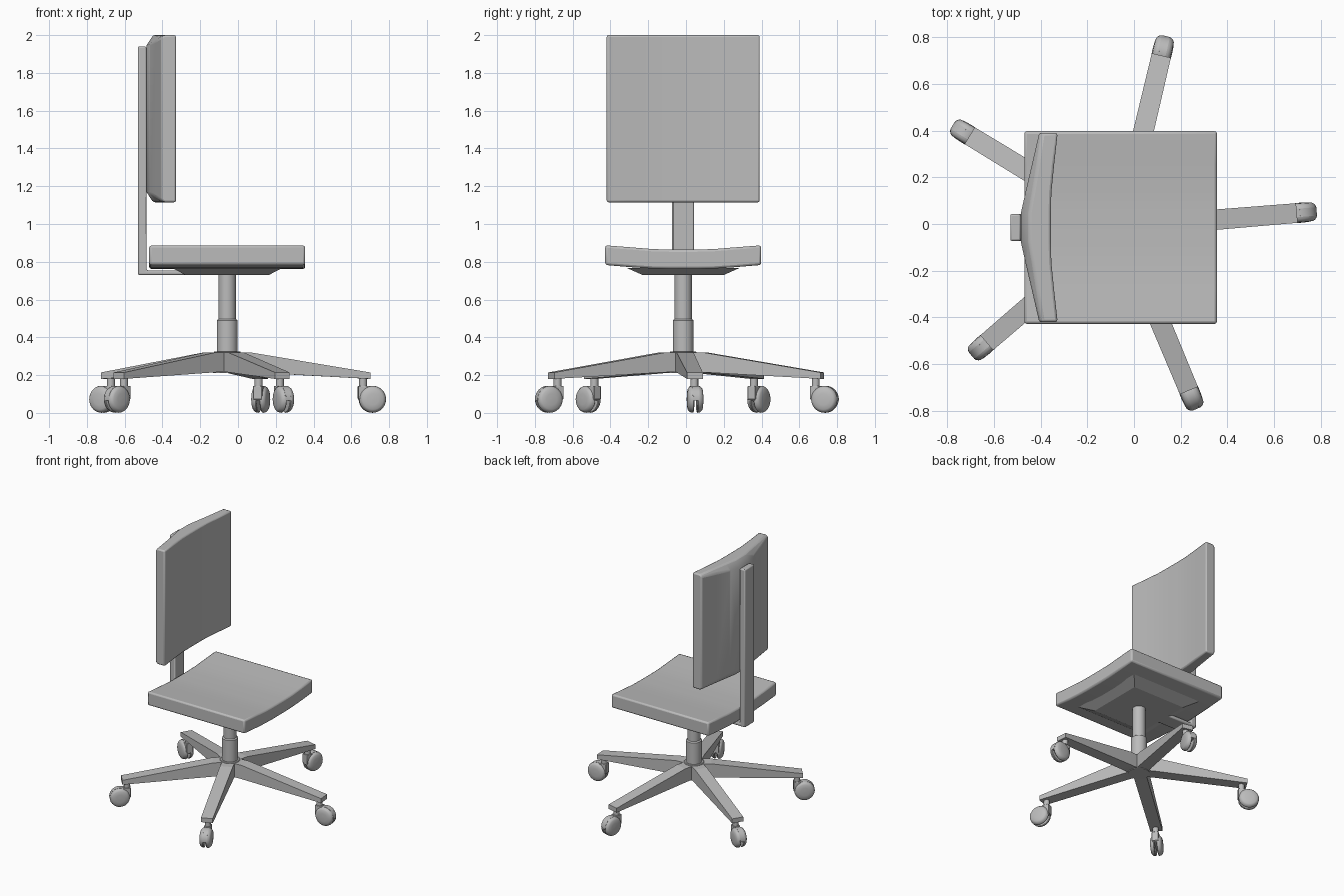
import bpy, bmesh
from math import sin, cos, pi, radians
from mathutils import Matrix, Vector

cube = bpy.data.objects.get("Cube")
if cube:
    bpy.data.objects.remove(cube, do_unlink=True)

grey = bpy.data.materials.new("plain grey")
grey.use_nodes = True
GREY = (0.5, 0.5, 0.5, 1)
grey.diffuse_color = GREY
grey.node_tree.nodes["Principled BSDF"].inputs["Base Color"].default_value = GREY

CX, CY = -0.057, -0.015          # column axis
HUB = Matrix.Translation((CX, CY, 0))


def loft(name, rings, matrix=HUB, bevel=0.0, smooth=True):
    """Skin a list of equal rings, cap both ends."""
    bm = bmesh.new()
    loops = [[bm.verts.new(matrix @ Vector(p)) for p in ring] for ring in rings]
    n = len(loops[0])
    for a, b in zip(loops, loops[1:]):
        for i in range(n):
            j = (i + 1) % n
            bm.faces.new((a[i], a[j], b[j], b[i]))
    bm.faces.new(loops[0][::-1])
    bm.faces.new(loops[-1])
    bmesh.ops.recalc_face_normals(bm, faces=bm.faces)
    mesh = bpy.data.meshes.new(name)
    bm.to_mesh(mesh)
    bm.free()
    mesh.materials.append(grey)
    ob = bpy.data.objects.new(name, mesh)
    bpy.context.collection.objects.link(ob)
    if bevel:
        mod = ob.modifiers.new("soft edges", "BEVEL")
        mod.width, mod.segments = bevel, 2
        mod.limit_method, mod.angle_limit = "ANGLE", radians(35)
    if smooth:
        bpy.ops.object.select_all(action="DESELECT")
        ob.select_set(True)
        bpy.context.view_layer.objects.active = ob
        bpy.ops.object.shade_smooth_by_angle(angle=radians(35))
    return ob


def turned(name, profile, matrix=HUB, sides=32):
    """Round part from (height, radius) pairs around local z."""
    return loft(name, [[(r * cos(2 * pi * i / sides), r * sin(2 * pi * i / sides), z)
                        for i in range(sides)] for z, r in profile], matrix)


def rect(x0, x1, half, z):
    return [(x0, -half, z), (x1, -half, z), (x1, half, z), (x0, half, z)]


def box(name, x0, x1, half, z0, z1, matrix=HUB, bevel=0.0):
    return loft(name, [rect(x0, x1, half, z0), rect(x0, x1, half, z1)], matrix, bevel)


def mirrored(half):
    """Mirror (y, ...) sections given from the middle outwards."""
    return [(-s[0], *s[1:]) for s in reversed(half)] + half


# seat cushion, dished across its width
seat = mirrored([(0.07, 0.762, 0.865), (0.16, 0.764, 0.867),
                 (0.27, 0.771, 0.876), (0.413, 0.783, 0.887)])
loft("seat", [[(-0.413, y, lo), (0.413, y, lo), (0.413, y, hi), (-0.413, y, hi)]
              for y, lo, hi in seat], bevel=0.012)

# tapered plate under the seat
loft("seat_plate", [rect(-0.22, 0.22, 0.215, 0.73),
                    rect(-0.295, 0.295, 0.30, 0.768)], smooth=False)

# curved backrest, chamfered at the rear top and bottom
BOTTOM, TOP = 1.115, 2.0
back = mirrored([(0.06, -0.299, -0.428, 0.036, 0.055),
                 (0.15, -0.297, -0.408, 0.032, 0.046),
                 (0.27, -0.285, -0.380, 0.024, 0.030),
                 (0.405, -0.270, -0.349, 0.014, 0.014)])
loft("backrest", [[(f, y, BOTTOM), (f, y, TOP), (b + dx, y, TOP), (b, y, TOP - dz),
                   (b, y, BOTTOM + dz), (b + dx, y, BOTTOM)]
                  for y, f, b, dx, dz in back], bevel=0.01)

# bent support bar from the plate up behind the backrest
bar = [(-0.2, 0.73), (-0.473, 0.73), (-0.473, 1.94),
       (-0.428, 1.94), (-0.428, 0.755), (-0.2, 0.755)]
loft("back_support", [[(x, y, z) for x, z in bar] for y in (-0.058, 0.058)], bevel=0.008)

# gas column and hub
turned("column", [(0.30, 0.055), (0.49, 0.055), (0.497, 0.046), (0.74, 0.046)])
turned("hub_ring", [(0.25, 0.07), (0.323, 0.07), (0.326, 0.066)])
turned("hub_base", [(0.212, 0.075), (0.25, 0.075)])

# five legs, each with a twin-wheel caster
LEG = [(0.002, 0.0015, 0.217, 0.32), (0.062, 0.045, 0.217, 0.32),
       (0.12, 0.045, 0.215, 0.32), (0.757, 0.042, 0.18, 0.214)]
R = 0.0715
for k in range(5):
    turn = HUB @ Matrix.Rotation(radians(4.7 + 72 * k), 4, "Z")
    loft(f"leg_{k + 1}", [[(r, -w, lo), (r, w, lo), (r, w, hi), (r, -w, hi)]
                          for r, w, lo, hi in LEG], turn, smooth=False)

    caster = turn @ Matrix.Translation((0.771, 0, 0.072))
    turned(f"caster_stem_{k + 1}", [(0.02, 0.021), (0.12, 0.021)],
           caster @ Matrix.Translation((-0.05, 0, 0)), 16)
    box(f"caster_block_{k + 1}", -0.076, -0.024, 0.024, 0.0, R, caster, 0.003)
    arc = [radians(-5 + 10 * i) for i in range(20)]
    loft(f"caster_hood_{k + 1}", [[(R * cos(a), y, R * sin(a)) for a in arc]
                                  for y in (-0.018, 0.018)], caster)
    for side, tilt in (("left", -90), ("right", 90)):
        turned(f"caster_wheel_{side}_{k + 1}",
               [(0.009, 0.068), (0.013, R), (0.025, 0.069), (0.034, 0.062),
                (0.039, 0.054), (0.042, 0.03), (0.043, 0.004)],
               caster @ Matrix.Rotation(radians(tilt), 4, "X"), 28)
